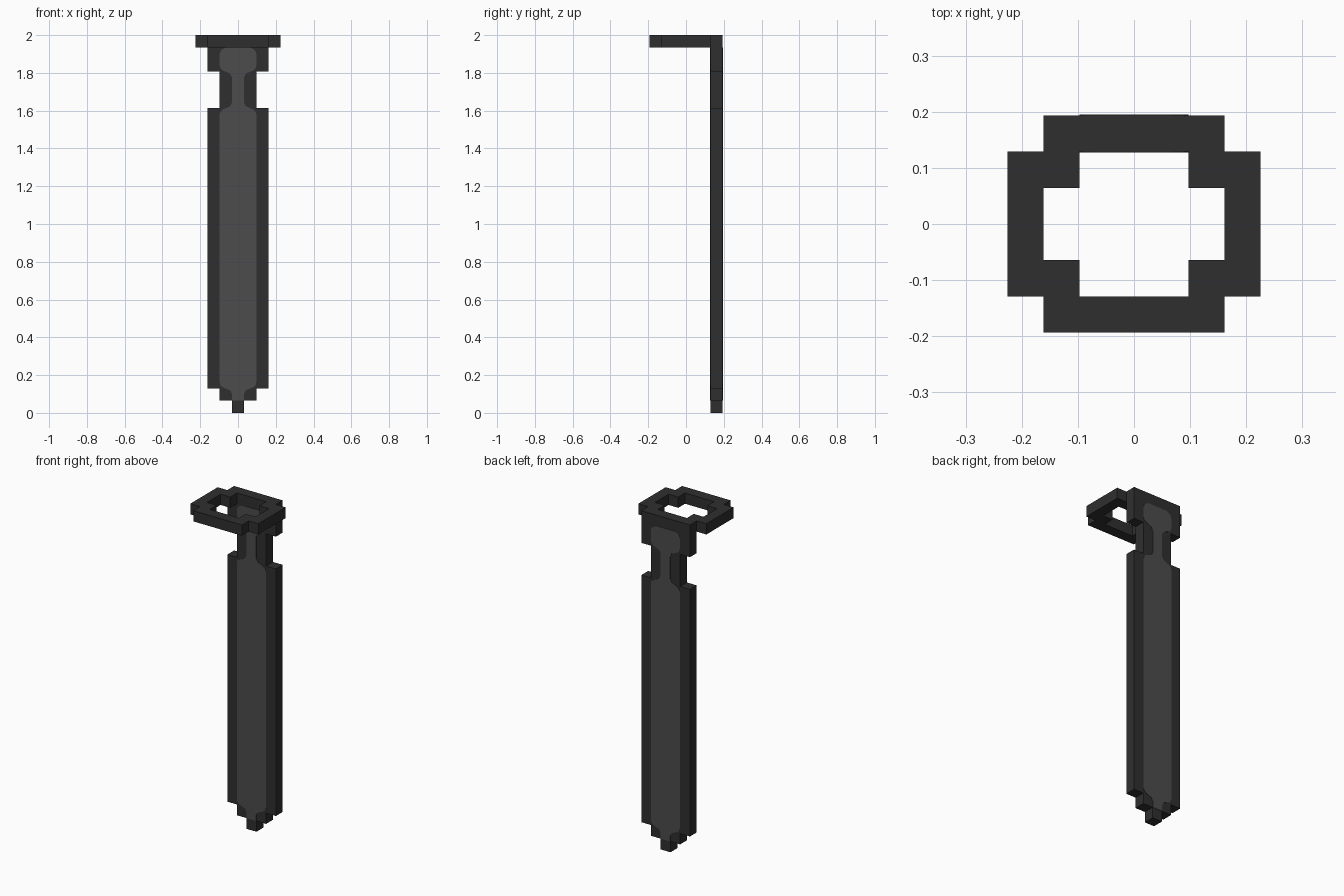
import bpy
import bmesh

cube = bpy.data.objects.get("Cube")
if cube:
    bpy.data.objects.remove(cube, do_unlink=True)

U = 2 / 31  # one block of the stepped design


def material(name, value):
    mat = bpy.data.materials.new(name)
    mat.use_nodes = True
    colour = (value, value, value, 1)
    mat.diffuse_color = colour
    bsdf = mat.node_tree.nodes["Principled BSDF"]
    bsdf.inputs["Base Color"].default_value = colour
    bsdf.inputs["Roughness"].default_value = 0.8
    return mat


def finish(name, bm, mat):
    bmesh.ops.recalc_face_normals(bm, faces=bm.faces)
    mesh = bpy.data.meshes.new(name)
    bm.to_mesh(mesh)
    bm.free()
    mesh.materials.append(mat)
    obj = bpy.data.objects.new(name, mesh)
    bpy.context.collection.objects.link(obj)
    return obj


def thicken(bm, vector):
    geom = bmesh.ops.extrude_face_region(bm, geom=bm.faces[:], use_keep_orig=True)["geom"]
    moved = [g for g in geom if isinstance(g, bmesh.types.BMVert)]
    bmesh.ops.translate(bm, verts=moved, vec=vector)


def slab(name, half, y0, y1, mat):
    """Mirror a half outline in x and extrude it along y."""
    outline = half + [(-x, z) for x, z in reversed(half)]
    bm = bmesh.new()
    bm.faces.new([bm.verts.new((x * U, y0, z * U)) for x, z in outline])
    thicken(bm, (0, y1 - y0, 0))
    return finish(name, bm, mat)


dark = material("charcoal border", 0.028)
light = material("dark grey inlay", 0.072)

# Stepped blade: tip, shoulder, long body, neck and head
blade = [(0.5, 0), (0.5, 1), (1.5, 1), (1.5, 2), (2.5, 2), (2.5, 25),
         (1.5, 25), (1.5, 28), (2.5, 28), (2.5, 30)]
slab("blade", blade, 2 * U, 3 * U, dark)

# Lighter inlay, shown on both broad faces
step = [(0.5, -0.45), (0.65, -0.15), (1.25, 0.1), (1.45, 0.3), (1.5, 0.5)]
inlay = [(0.5, 1)]
inlay += [(x, 2 + z) for x, z in step]
inlay += [(x, 25 - z) for x, z in reversed(step)]
inlay += [(x, 28 + z) for x, z in step]
inlay += [(1.5, 29.5), (1.4, 29.75), (1.0, 30)]
slab("blade_inlay", inlay, 2 * U - 0.002, 3 * U + 0.002, light)

# Notched ring lying flat on the top of the blade
outer = [(2.5, 3), (2.5, 2), (3.5, 2)]
inner = [(1.5, 2), (1.5, 1), (2.5, 1)]


def all_quarters(q):
    right = q + [(x, -y) for x, y in reversed(q)]
    return right + [(-x, y) for x, y in reversed(right)]


bm = bmesh.new()
loops = [[bm.verts.new((x * U, y * U, 30 * U)) for x, y in all_quarters(q)]
         for q in (outer, inner)]
count = len(loops[0])
for i in range(count):
    j = (i + 1) % count
    bm.faces.new((loops[0][i], loops[0][j], loops[1][j], loops[1][i]))
thicken(bm, (0, 0, U))
finish("top_ring", bm, dark)
